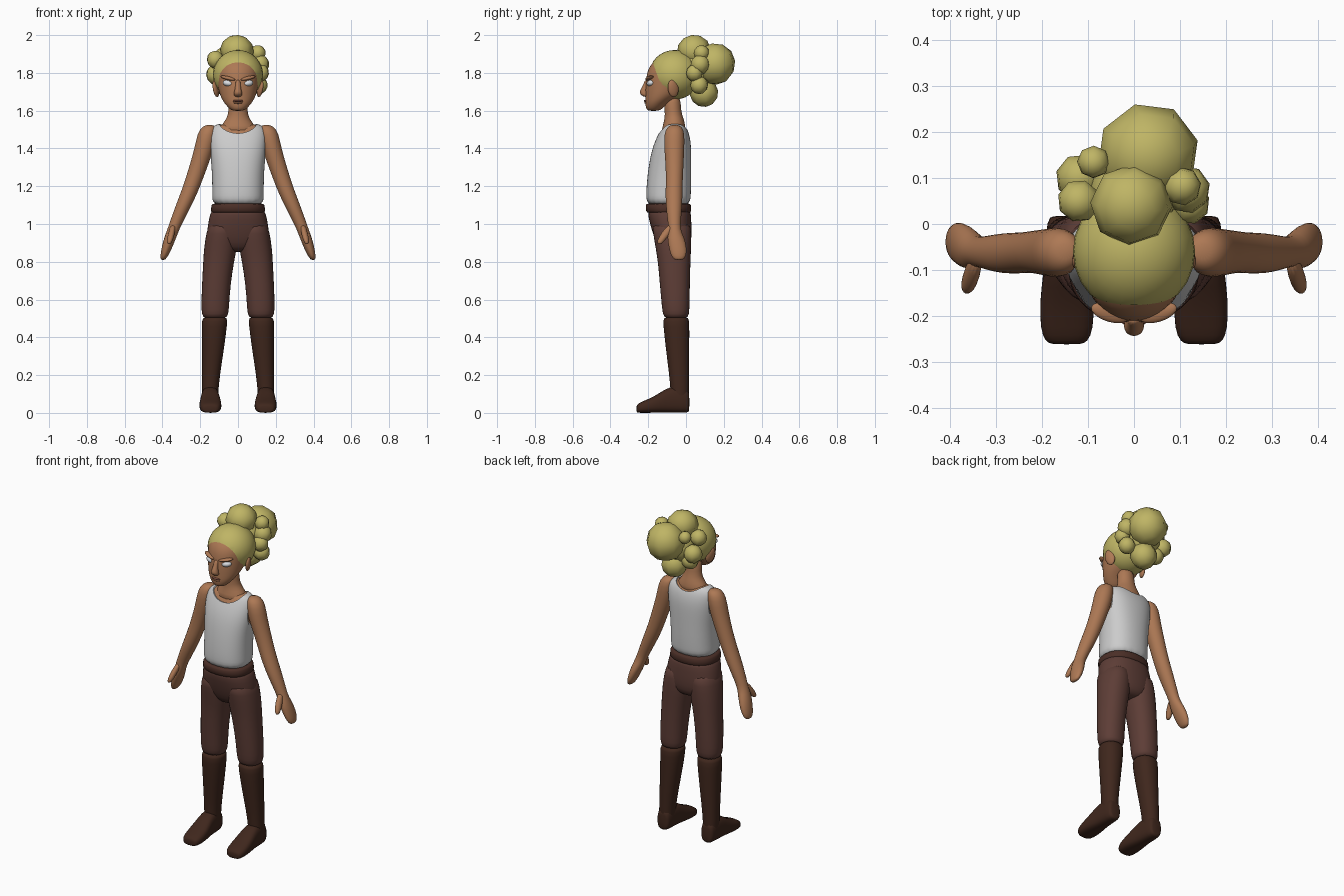
import bpy, bmesh
from math import pi, cos, sin, copysign
from mathutils import Matrix, Vector, Euler


def material(name, rgb):
    m = bpy.data.materials.new(name)
    m.diffuse_color = (*rgb, 1)
    return m


SKIN = material("skin", (0.42, 0.19, 0.09))
HAIR = material("hair", (0.52, 0.46, 0.13))
PANTS = material("pants", (0.11, 0.047, 0.037))
BELT = material("belt", (0.07, 0.028, 0.02))
BOOT = material("boot", (0.05, 0.02, 0.012))
EYE = material("eye", (0.7, 0.72, 0.75))
LIP = material("lip", (0.25, 0.09, 0.06))


def finish(bm, name, mat, mirror=False, subsurf=0):
    bmesh.ops.recalc_face_normals(bm, faces=bm.faces)
    for f in bm.faces:
        f.smooth = True
    me = bpy.data.meshes.new(name)
    bm.to_mesh(me)
    bm.free()
    ob = bpy.data.objects.new(name, me)
    bpy.context.collection.objects.link(ob)
    if mat:
        me.materials.append(mat)
    if mirror:
        ob.modifiers.new("mirror", 'MIRROR').use_mirror_merge = False
    if subsurf:
        ob.modifiers.new("smooth", 'SUBSURF').levels = subsurf
        ob.modifiers["smooth"].render_levels = subsurf
    return ob


def loft(name, rings, mat, axis='Z', n=16, e=2.0, mirror=False, subsurf=1):
    """Rings are (position on axis, centre x, half width, low, high)."""
    bm = bmesh.new()
    loops = []
    for t, cx, rx, lo, hi in rings:
        loop = []
        for i in range(n):
            c, s = cos(2 * pi * i / n), sin(2 * pi * i / n)
            x = cx + rx * copysign(abs(c) ** (2 / e), c)
            v = (lo + hi) / 2 + (hi - lo) / 2 * copysign(abs(s) ** (2 / e), s)
            loop.append(bm.verts.new((x, v, t) if axis == 'Z' else (x, t, v)))
        loops.append(loop)
    for a, b in zip(loops, loops[1:]):
        for i in range(n):
            j = (i + 1) % n
            bm.faces.new((a[i], a[j], b[j], b[i]))
    bm.faces.new(loops[0])
    bm.faces.new(loops[-1])
    return finish(bm, name, mat, mirror, subsurf)


def ball(name, pos, size, mat, seg=16, rings=10, rot=(0, 0, 0), mirror=False, cut=None):
    bm = bmesh.new()
    m = Matrix.LocRotScale(Vector(pos), Euler(rot), Vector(size))
    bmesh.ops.create_uvsphere(bm, u_segments=seg, v_segments=rings, radius=1, matrix=m)
    if cut:
        bmesh.ops.bisect_plane(bm, geom=bm.verts[:] + bm.edges[:] + bm.faces[:],
                               plane_co=cut[0], plane_no=cut[1], clear_outer=True)
    return finish(bm, name, mat, mirror)


# Upper body in skin, then the tank top as a slightly larger shell
torso = [(1.09, .138, -.208, .022), (1.15, .138, -.213, .027), (1.22, .138, -.209, .029),
         (1.30, .141, -.200, .029), (1.38, .150, -.185, .029), (1.44, .154, -.165, .026),
         (1.49, .152, -.140, .014), (1.52, .135, -.122, -.003), (1.535, .090, -.108, -.020)]
loft("chest", [(z - .004, 0, r - .007, a + .007, b - .007) for z, r, a, b in torso], SKIN, n=20, e=2.3)
shirt = loft("tank_top", [(z, 0, r, a, b) for z, r, a, b in torso], None, n=20, e=2.3, subsurf=2)

# Neck opening and armholes
cutters = [ball("neck_cutter", (0, -.085, 1.555), (.105, .125, .085), None, 32, 20)]
for s in (-1, 1):
    cutters.append(ball("arm_cutter", (s * .175, -.06, 1.42), (.045, .075, .115), None, 32, 20))
for c in cutters:
    b = shirt.modifiers.new("cut", 'BOOLEAN')
    b.operation, b.object, b.solver = 'DIFFERENCE', c, 'EXACT'
    c.hide_render = True
bpy.context.view_layer.objects.active = shirt
shirt.select_set(True)
for m in list(shirt.modifiers):
    bpy.ops.object.modifier_apply(modifier=m.name)
bpy.ops.object.shade_smooth_by_angle(angle=0.7)
for c in cutters:
    bpy.data.objects.remove(c)

loft("neck", [(1.47, 0, .115, -.140, .005), (1.525, 0, .09, -.122, -.003), (1.56, 0, .058, -.114, -.012),
              (1.60, 0, .050, -.112, -.028), (1.69, 0, .052, -.125, -.025)], SKIN)

# Arms, hands and thumbs
loft("arm", [(1.525, .150, .015, -.075, -.045), (1.515, .152, .040, -.100, -.020),
             (1.48, .163, .053, -.117, -.006), (1.40, .178, .053, -.117, -.008),
             (1.30, .211, .049, -.107, -.013), (1.20, .245, .046, -.108, -.018),
             (1.12, .278, .044, -.110, -.018), (1.03, .318, .037, -.100, -.025),
             (.97, .343, .032, -.091, -.030), (.93, .358, .033, -.102, -.008),
             (.87, .378, .028, -.090, .006), (.83, .391, .021, -.080, .002),
             (.808, .398, .011, -.060, -.015)], SKIN, mirror=True)
loft("thumb", [(1.0, .342, .014, -.095, -.055), (.95, .352, .019, -.135, -.078),
               (.91, .362, .017, -.155, -.115), (.892, .365, .009, -.152, -.128)],
     SKIN, n=10, mirror=True)

# Head and face
loft("head", [(1.598, 0, .028, -.200, -.145), (1.610, 0, .046, -.212, -.125), (1.64, 0, .074, -.217, -.095),
              (1.675, 0, .094, -.216, -.035), (1.71, 0, .104, -.217, .005), (1.75, 0, .112, -.214, .030),
              (1.80, 0, .116, -.209, .040), (1.835, 0, .113, -.194, .040), (1.865, 0, .095, -.168, .025),
              (1.89, 0, .060, -.125, 0)], SKIN, n=20)
loft("nose", [(1.672, 0, .016, -.222, -.200), (1.684, 0, .026, -.242, -.200), (1.700, 0, .021, -.250, -.200),
              (1.73, 0, .014, -.229, -.200), (1.765, 0, .014, -.218, -.200)], SKIN, n=10)
ball("eye", (.052, -.186, 1.745), (.030, .022, .017), EYE, rot=(0, -.15, .25), mirror=True)
ball("brow", (.052, -.193, 1.772), (.044, .020, .010), SKIN, rot=(0, -.22, .3), mirror=True)
ball("upper_lip", (0, -.212, 1.652), (.028, .011, .006), LIP)
ball("lower_lip", (0, -.211, 1.642), (.024, .010, .006), SKIN)
ball("ear", (.117, -.068, 1.718), (.014, .030, .047), SKIN, rot=(.2, .12, .35), mirror=True)

# Hair: swept back cap cut along the hairline, and low-poly curls behind
ball("hair_cap", (0, -.06, 1.79), (.133, .136, .131), HAIR, 24, 16,
     cut=((0, -.178, 1.86), (0, -.94, -.34)))
curls = [(.03, .152, 1.847, .113), (-.006, .042, 1.918, .090), (.01, .095, 1.695, .076),
         (.105, .082, 1.905, .042), (.115, .075, 1.845, .052), (.120, .045, 1.80, .046),
         (.110, .070, 1.735, .048), (-.120, .050, 1.87, .047), (-.118, .100, 1.79, .053),
         (-.088, .135, 1.895, .036), (-.085, .080, 1.735, .050), (0, .065, 1.81, .105)]
for x, y, z, r in curls:
    ball("hair_curl", (x, y, z), (r, r, min(r, .11) * (.93 if .08 < r < .1 else 1)), HAIR, 8, 6,
         rot=(.15, .1, x * 9))

# Trousers and belt
loft("trouser_hips", [(1.095, 0, .136, -.206, .024), (1.05, 0, .150, -.203, .027), (.99, 0, .163, -.189, .031),
                      (.93, 0, .168, -.170, .031), (.875, 0, .120, -.145, .022), (.85, 0, .06, -.11, -.01)],
     PANTS, n=20, e=2.3)
loft("trouser_leg", [(1.02, .082, .070, -.185, .025), (.95, .086, .084, -.176, .030), (.87, .093, .089, -.162, .029),
                     (.80, .103, .083, -.150, .025), (.68, .115, .077, -.140, .022), (.57, .121, .075, -.130, .020),
                     (.52, .121, .072, -.124, .018), (.497, .122, .058, -.110, .005)],
     PANTS, e=2.2, mirror=True)
loft("belt", [(1.058, 0, .142, -.205, .024), (1.062, 0, .147, -.213, .030), (1.105, 0, .142, -.216, .029),
              (1.110, 0, .136, -.209, .022)], BELT, n=20, e=2.3)

# Boots: shaft and flat-soled foot
loft("boot_shaft", [(.507, .122, .060, -.112, .008), (.498, .123, .070, -.124, .019), (.42, .127, .065, -.117, .019),
                    (.30, .135, .056, -.103, .018), (.14, .148, .044, -.082, .017), (.05, .148, .044, -.082, .016),
                    (.03, .148, .036, -.07, .01)], BOOT, e=2.2, mirror=True)
loft("boot_foot", [(.018, .148, .030, .008, .10), (.012, .148, .042, 0, .13), (-.06, .148, .047, 0, .145),
                   (-.11, .147, .051, 0, .128), (-.165, .146, .060, 0, .088), (-.23, .146, .059, 0, .062),
                   (-.257, .147, .046, 0, .048), (-.262, .147, .032, .006, .036)],
     BOOT, axis='Y', e=2.8, mirror=True)
